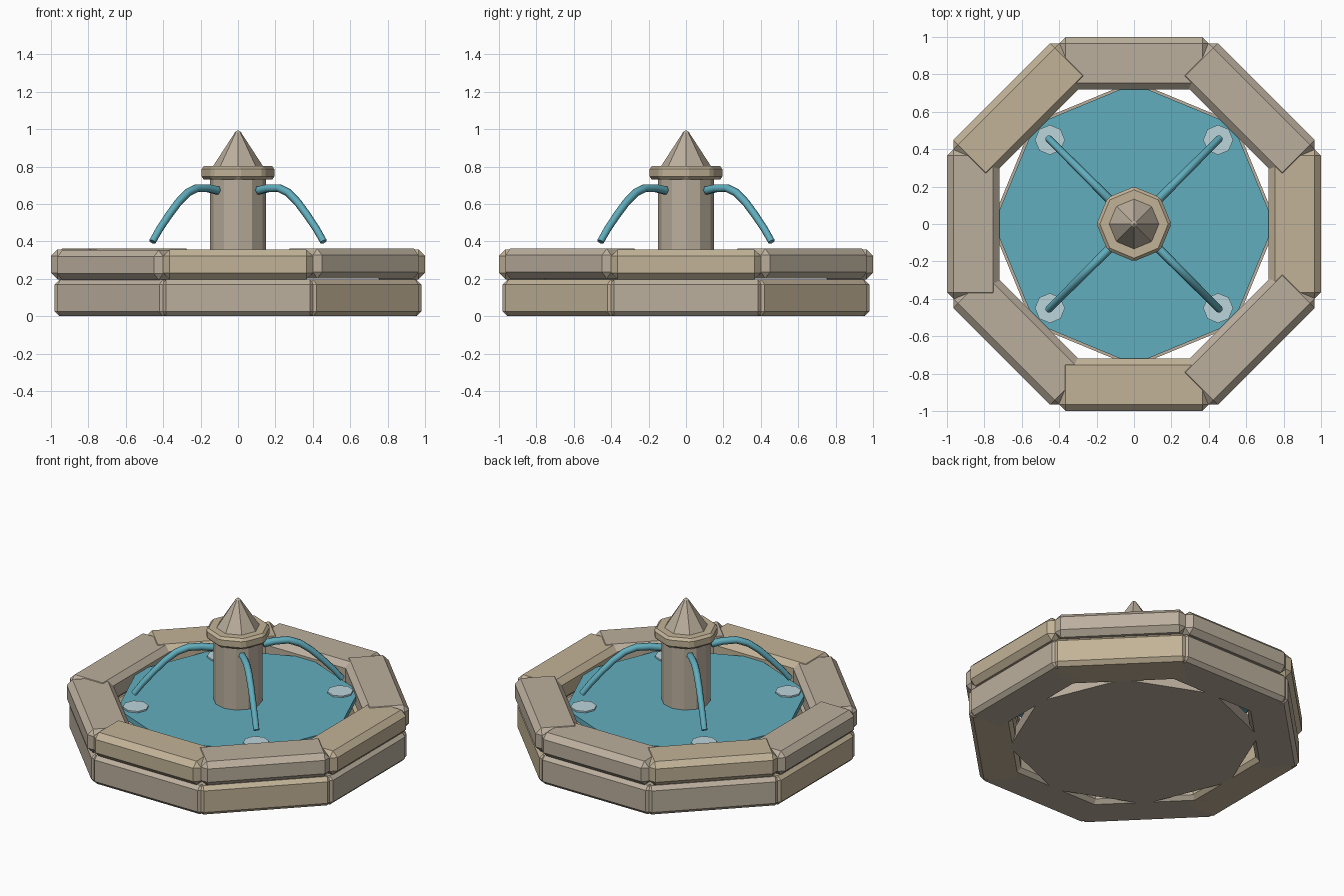
import bpy
from math import pi, cos, sin, sqrt

if "Cube" in bpy.data.objects:
    bpy.data.objects.remove(bpy.data.objects["Cube"])


def material(name, rgb):
    m = bpy.data.materials.new(name)
    m.diffuse_color = (*rgb, 1)
    m.use_nodes = True
    m.node_tree.nodes["Principled BSDF"].inputs["Base Color"].default_value = m.diffuse_color
    return m


stone = material("stone", (0.50, 0.43, 0.34))
sand = material("sandstone", (0.54, 0.45, 0.31))
water = material("water", (0.12, 0.42, 0.51))
foam = material("foam", (0.50, 0.66, 0.71))


def finish(ob, name, mat, bevel=0):
    ob.name = name
    ob.data.materials.append(mat)
    if bevel:
        mod = ob.modifiers.new("chamfer", 'BEVEL')
        mod.width = bevel
        mod.segments = 1
    return ob


def prism(name, sides, r1, r2, z0, z1, mat, bevel=0, x=0, y=0):
    # First corner points along +x
    bpy.ops.mesh.primitive_cone_add(vertices=sides, radius1=r1, radius2=r2,
                                    depth=z1 - z0, location=(x, y, (z0 + z1) / 2))
    return finish(bpy.context.object, name, mat, bevel)


def block(name, angle, r_in, r_out, length, z0, z1, mat, bevel):
    r = (r_in + r_out) / 2
    bpy.ops.mesh.primitive_cube_add(size=1, location=(r * cos(angle), r * sin(angle), (z0 + z1) / 2),
                                    rotation=(0, 0, angle))
    ob = bpy.context.object
    ob.scale = (r_out - r_in, length, z1 - z0)
    bpy.ops.object.transform_apply(location=False, rotation=False, scale=True)
    finish(ob, name, mat, bevel)


# Two courses of stone blocks around the basin
for i in range(8):
    a = i * pi / 4
    lift = 0 if i % 2 == 0 else (-0.004 if i == 5 else 0.004)
    block(f"lower_block_{i}", a, 0.72, 0.98, 0.82, 0, 0.195,
          sand if i % 3 == 1 else stone, 0.025)
    block(f"upper_block_{i}", a, 0.72, 1.0, 0.80, 0.197 + lift, 0.357 + lift,
          sand if i % 3 == 0 else stone, 0.035)

# Basin floor and water
prism("basin_floor", 8, 0.765, 0.765, 0, 0.08, stone)
prism("water_surface", 8, 0.75, 0.75, 0.27, 0.305, water)

# Central column, collar and pointed cap
prism("column", 12, 0.15, 0.15, 0.05, 0.74, stone)
prism("collar", 8, 0.2, 0.2, 0.73, 0.803, sand, 0.016)
prism("cap_cone", 8, 0.135, 0.016, 0.80, 0.983, stone)
prism("cap_tip", 8, 0.016, 0.004, 0.983, 0.993, stone)

# Four arching jets and the splashes where they land
path = [(0.11, 0.672), (0.16, 0.684), (0.22, 0.685), (0.27, 0.66),
        (0.32, 0.608), (0.37, 0.54), (0.42, 0.465), (0.458, 0.398)]
for i in range(4):
    a = pi / 4 + i * pi / 2
    cu = bpy.data.curves.new("jet", 'CURVE')
    cu.dimensions = '3D'
    cu.bevel_depth = 0.024
    cu.bevel_resolution = 1
    cu.use_fill_caps = True
    sp = cu.splines.new('POLY')
    sp.points.add(len(path) - 1)
    for k, (p, (d, z)) in enumerate(zip(sp.points, path)):
        p.co = (d * sqrt(2) * cos(a), d * sqrt(2) * sin(a), z, 1)
        p.radius = 1 - 0.03 * k
    ob = bpy.data.objects.new("jet", cu)
    bpy.context.collection.objects.link(ob)
    bpy.ops.object.select_all(action='DESELECT')
    ob.select_set(True)
    bpy.context.view_layer.objects.active = ob
    bpy.ops.object.convert(target='MESH')
    finish(bpy.context.object, f"water_jet_{i}", water)
    prism(f"splash_{i}", 8, 0.08, 0.08, 0.297, 0.315, foam,
          x=0.636 * cos(a), y=0.636 * sin(a))
